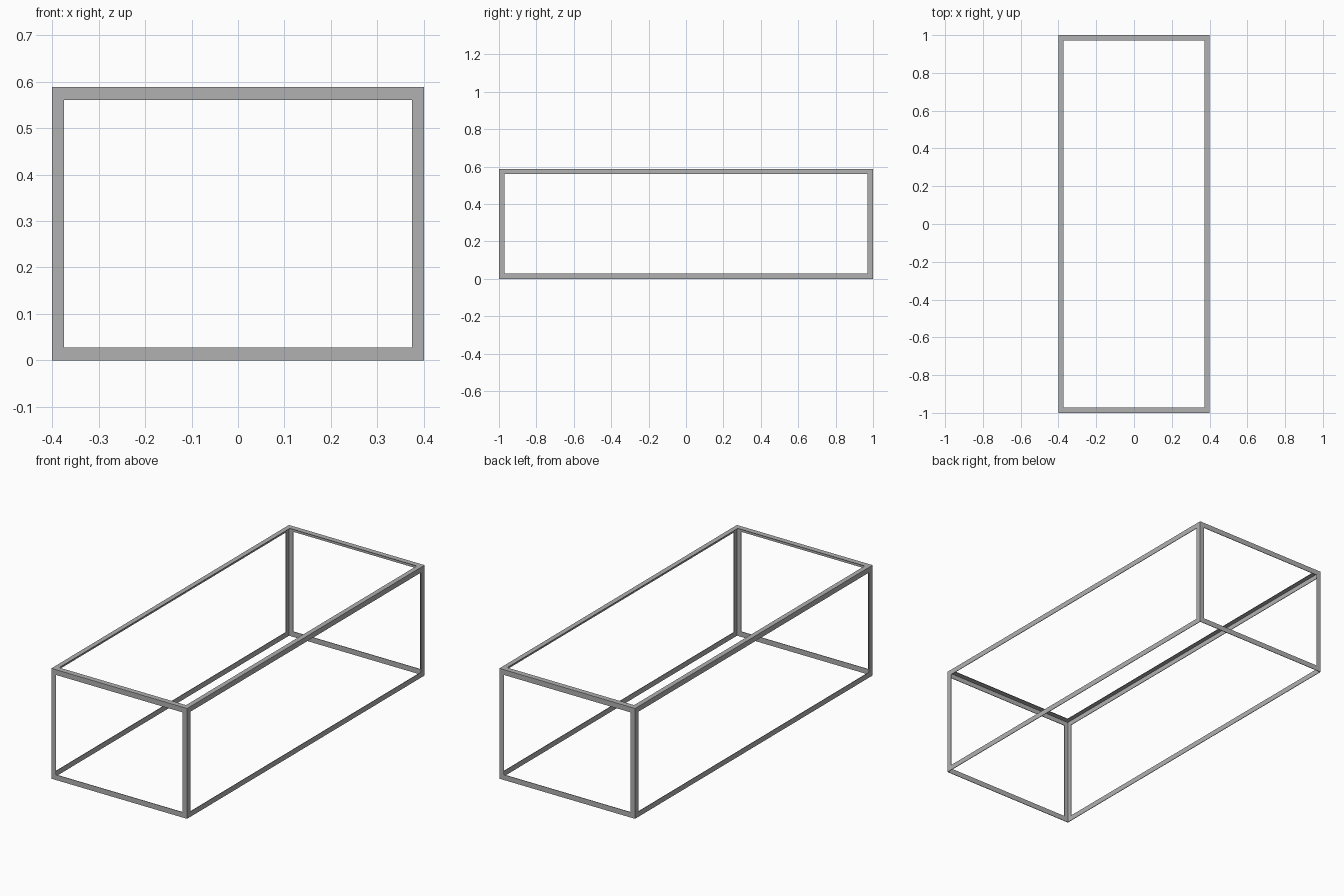
import bpy

if "Cube" in bpy.data.objects:
    bpy.data.objects.remove(bpy.data.objects["Cube"])

W, D, H = 0.8, 2.0, 0.588          # overall size
FX, FY, FZ = 0.026, 0.029, 0.028   # flange widths along each axis
T = 0.003                          # sheet thickness

steel = bpy.data.materials.new("dark_steel")
steel.diffuse_color = (0.44, 0.44, 0.44, 1)
steel.use_nodes = True
steel.node_tree.nodes["Principled BSDF"].inputs["Base Color"].default_value = steel.diffuse_color


def extrude(name, profile, place, a, b):
    """Sweep a 2D profile from a to b; place(u, v, t) maps it into space."""
    n = len(profile)
    verts = [place(u, v, t) for t in (a, b) for u, v in profile]
    faces = [tuple(range(n)), tuple(range(n, 2 * n))]
    faces += [(i, (i + 1) % n, n + (i + 1) % n, n + i) for i in range(n)]
    me = bpy.data.meshes.new(name)
    me.from_pydata(verts, [], faces)
    me.materials.append(steel)
    ob = bpy.data.objects.new(name, me)
    bpy.context.collection.objects.link(ob)
    # Make all normals point outwards
    bpy.context.view_layer.objects.active = ob
    ob.select_set(True)
    bpy.ops.object.mode_set(mode='EDIT')
    bpy.ops.mesh.select_all(action='SELECT')
    bpy.ops.mesh.normals_make_consistent(inside=False)
    bpy.ops.object.mode_set(mode='OBJECT')
    ob.select_set(False)


def angle(fu, fv):
    """L profile with its outer corner at the origin, growing inwards."""
    return [(0, 0), (fu, 0), (fu, T), (T, T), (T, fv), (0, fv)]


def strip(fv):
    return [(0, 0), (T, 0), (T, fv), (0, fv)]


X, Y = W / 2, D / 2
sides = (("left", -1), ("right", 1))
ends = (("front", -1), ("back", 1))

# Angle-section corner posts
for e, sy in ends:
    for s, sx in sides:
        extrude(f"{e}_{s}_post", angle(FX, FY),
                lambda u, v, t: (sx * (X - u), sy * (Y - v), t), 0, H - T)

# Long rails: angle section at the top, upright flat strip at the bottom
for s, sx in sides:
    extrude(f"top_{s}_rail", angle(FX, FZ),
            lambda u, v, t: (sx * (X - u), t, H - v), -Y, Y)
    extrude(f"bottom_{s}_rail", strip(FZ),
            lambda u, v, t: (sx * (X - u), t, v), -Y, Y)

# Short rails
for e, sy in ends:
    extrude(f"top_{e}_rail", angle(FY, FZ),
            lambda u, v, t: (t, sy * (Y - u), H - v), -X, X)
    extrude(f"bottom_{e}_rail", strip(FZ),
            lambda u, v, t: (t, sy * (Y - u), v), -X, X)
